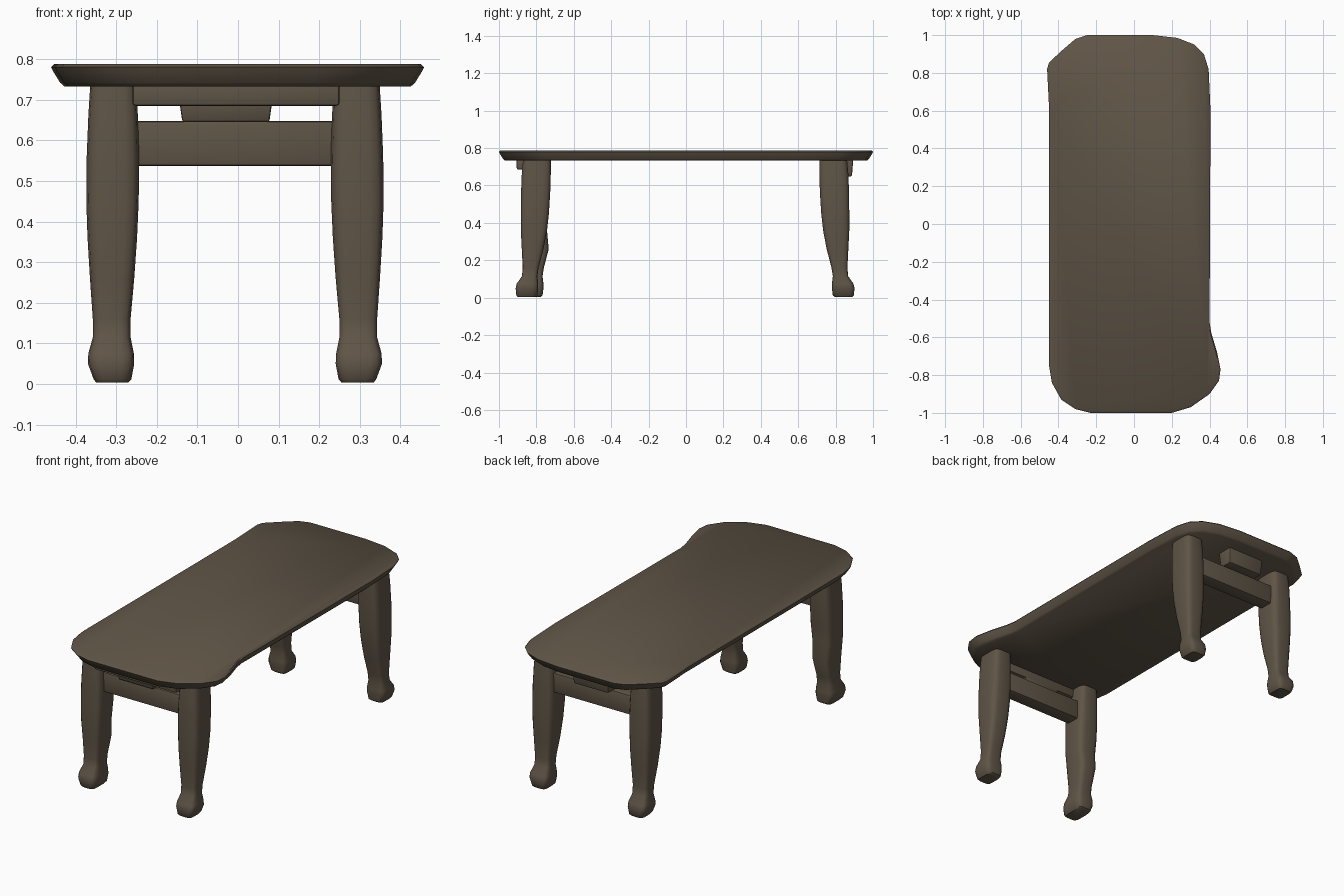
import bpy, bmesh, math

cube = bpy.data.objects.get("Cube")
if cube:
    bpy.data.objects.remove(cube, do_unlink=True)

wood = bpy.data.materials.new("dark brown wood")
wood.use_nodes = True
colour = (0.115, 0.09, 0.062, 1)
wood.diffuse_color = colour
wood.node_tree.nodes["Principled BSDF"].inputs["Base Color"].default_value = colour


def finish(name, bm, angle=40):
    bmesh.ops.recalc_face_normals(bm, faces=bm.faces[:])
    mesh = bpy.data.meshes.new(name)
    bm.to_mesh(mesh)
    bm.free()
    mesh.materials.append(wood)
    obj = bpy.data.objects.new(name, mesh)
    bpy.context.collection.objects.link(obj)
    bpy.ops.object.select_all(action='DESELECT')
    obj.select_set(True)
    bpy.context.view_layer.objects.active = obj
    bpy.ops.object.shade_smooth_by_angle(angle=math.radians(angle))
    return obj


def loft(name, rings, angle=40):
    """Join a stack of equal-length rings and close both ends."""
    bm = bmesh.new()
    loops = [[bm.verts.new(p) for p in ring] for ring in rings]
    for low, high in zip(loops, loops[1:]):
        for i in range(len(low)):
            j = (i + 1) % len(low)
            bm.faces.new((low[i], low[j], high[j], high[i]))
    bm.faces.new(loops[0])
    bm.faces.new(loops[-1])
    return finish(name, bm, angle)


def rounded_ring(x0, x1, y0, y1, z, count=16, power=0.45):
    """Soft-cornered rectangle as a superellipse."""
    ring = []
    for i in range(count):
        a = math.tau * (i + 0.5) / count
        c, s = math.cos(a), math.sin(a)
        u = math.copysign(abs(c) ** power, c) / math.cos(math.pi / count) ** power
        v = math.copysign(abs(s) ** power, s) / math.cos(math.pi / count) ** power
        ring.append(((x0 + x1) / 2 + u * (x1 - x0) / 2,
                     (y0 + y1) / 2 + v * (y1 - y0) / 2, z))
    return ring


def box(name, x, y, z, bevel=0.008, taper=0.0):
    """Bevelled block whose lower face can be narrower."""
    bm = bmesh.new()
    bmesh.ops.create_cube(bm, size=1)
    for v in bm.verts:
        low = taper if v.co.z < 0 else 0
        cx, cy = sum(x) / 2, sum(y) / 2
        v.co = (cx + v.co.x * (x[1] - x[0] - 2 * low),
                cy + v.co.y * (y[1] - y[0] - 2 * low),
                z[1] if v.co.z > 0 else z[0])
    bmesh.ops.bevel(bm, geom=bm.edges[:], offset=bevel, segments=2,
                    affect='EDGES', profile=0.5)
    return finish(name, bm)


# Table top: irregular rounded outline, sides tapering in underneath
outline = [(-.25, 1), (-.31, .98), (-.38, .92), (-.45, .855), (-.46, .82),
           (-.45, .62), (-.45, -.75), (-.435, -.84), (-.385, -.93),
           (-.31, -.98), (-.23, -1), (.2, -1), (.3, -.97), (.4, -.9),
           (.45, -.83), (.458, -.77), (.44, -.68), (.41, -.58), (.4, -.52),
           (.405, .6), (.395, .82), (.37, .9), (.32, .95), (.23, .985), (.1, 1)]
layers = [(.733, .032), (.742, .022), (.768, .006), (.78, 0), (.788, .008)]
loft("table_top", [[(x * (1 - d / .46), y * (1 - d), z) for x, y in outline]
                   for z, d in layers], 50)

# Legs: swelling upper part, slim ankle, block foot
# rows: height, inner x, outer x, inner y, outer y
leg_rows = [(.004, .262, .342, .80, .895), (.012, .255, .348, .79, .902),
            (.05, .248, .362, .785, .906), (.075, .249, .361, .785, .900),
            (.115, .257, .350, .79, .872), (.16, .257, .350, .783, .868),
            (.26, .248, .357, .757, .873), (.36, .241, .363, .738, .878),
            (.45, .237, .366, .728, .878), (.56, .236, .365, .721, .877),
            (.66, .239, .361, .718, .873), (.74, .243, .356, .718, .866)]
for y_name, sy in (("front", -1), ("back", 1)):
    for x_name, sx in (("right", -1), ("left", 1)):
        rings = []
        for z, xi, xo, yi, yo in leg_rows:
            # the front right ankle sits further in
            if (sx, sy) == (-1, -1) and z < .3:
                yi -= .028
            xs = sorted((sx * xi - .0075, sx * xo - .0075))
            ys = sorted((sy * yi - .005, sy * yo - .005))
            rings.append(rounded_ring(*xs, *ys, z))
        loft(f"{y_name}_{x_name}_leg", rings)

# Lower rails between each pair of legs
for name, sy in (("front", -1), ("back", 1)):
    ys = sorted((sy * .76, sy * .84))
    box(f"{name}_rail", (-.27, .26), ys, (.537, .647))

# Upper apron on the front, hanging blocks at both ends
box("front_apron", (-.26, .25), (-.905, -.80), (.685, .745))
box("front_hanging_block", (-.145, .085), (-.87, -.80), (.645, .70), .006, .008)
box("back_hanging_block", (-.145, .085), (.80, .895), (.648, .745), .008, .008)
